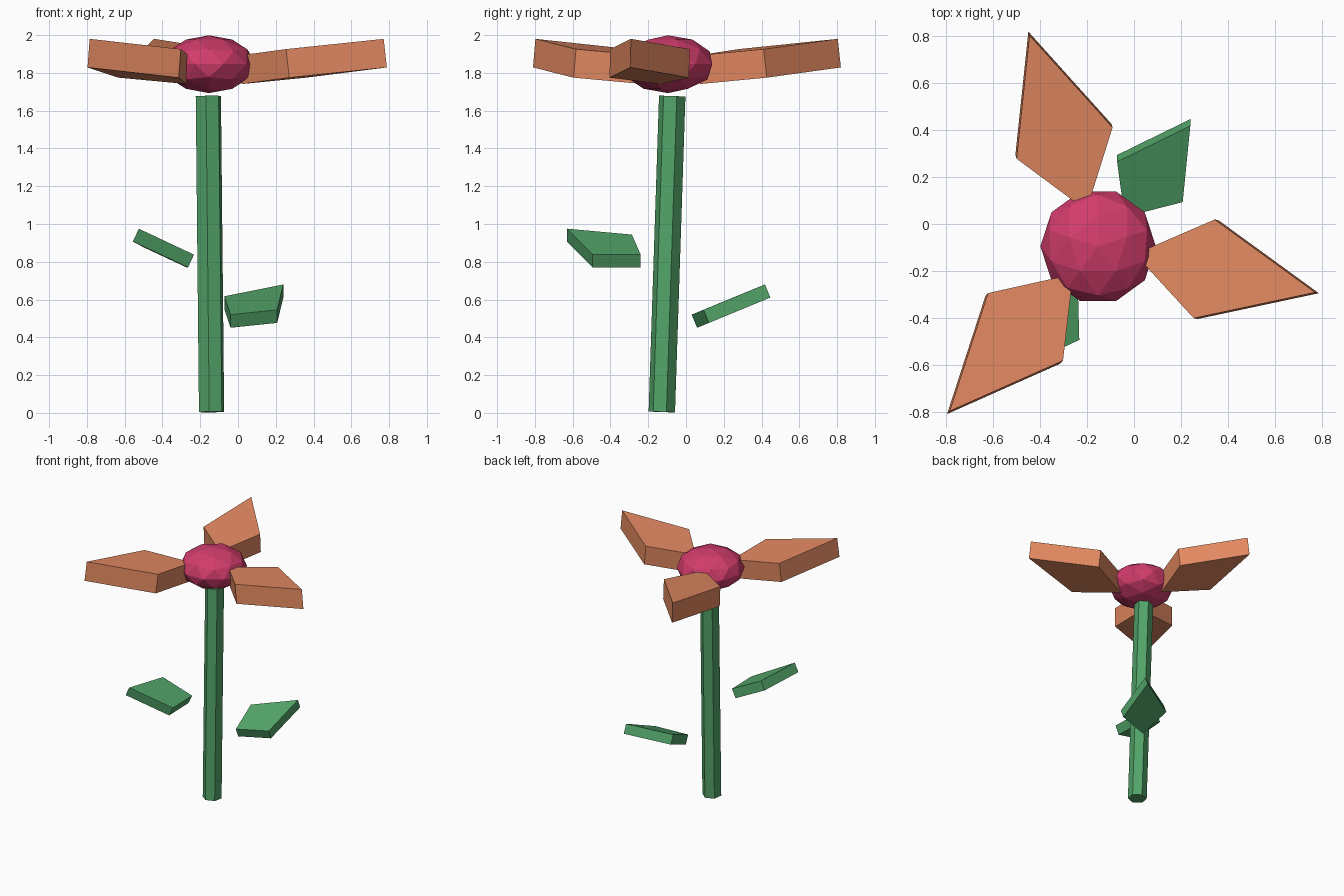
import bpy
import bmesh
from math import cos, sin, radians
from mathutils import Vector, Matrix

cube = bpy.data.objects.get("Cube")
if cube:
    bpy.data.objects.remove(cube, do_unlink=True)


def make_material(name, rgb):
    mat = bpy.data.materials.new(name)
    mat.use_nodes = True
    mat.diffuse_color = (*rgb, 1)
    mat.node_tree.nodes["Principled BSDF"].inputs["Base Color"].default_value = (*rgb, 1)
    return mat


orange = make_material("petal orange", (0.76, 0.25, 0.12))
green = make_material("leaf green", (0.085, 0.37, 0.14))
crimson = make_material("crimson", (0.64, 0.045, 0.15))


def add_object(name, bm, mat):
    bmesh.ops.recalc_face_normals(bm, faces=bm.faces)
    mesh = bpy.data.meshes.new(name)
    bm.to_mesh(mesh)
    bm.free()
    mesh.materials.append(mat)
    obj = bpy.data.objects.new(name, mesh)
    bpy.context.collection.objects.link(obj)
    return obj


def kite_slab(name, root, tip, across, half_width, thickness, mat):
    """Kite plate from root to tip; root and tip lie on its top face."""
    root, tip = Vector(root), Vector(tip)
    axis = tip - root
    side = Vector(across)
    side = (side - side.project(axis)).normalized()
    normal = axis.cross(side).normalized()
    belly = root + axis * 0.385
    top = [root, belly - side * half_width, tip, belly + side * half_width]
    bm = bmesh.new()
    face = bm.faces.new([bm.verts.new(p) for p in top])
    grown = bmesh.ops.extrude_face_region(bm, geom=[face], use_keep_orig=True)
    lower = [v for v in grown["geom"] if isinstance(v, bmesh.types.BMVert)]
    bmesh.ops.translate(bm, verts=lower, vec=-normal * thickness)
    return add_object(name, bm, mat)


# Flower centre: flattened faceted ball
centre = Vector((-0.153, -0.095, 1.846))
bm = bmesh.new()
bmesh.ops.create_icosphere(
    bm, subdivisions=2, radius=1,
    matrix=Matrix.Translation(centre)
    @ Matrix.Diagonal((0.246, 0.246, 0.153, 1))
    @ Matrix.Rotation(radians(18), 4, "Z"))
add_object("flower_centre", bm, crimson)

# Three petals around the centre, tips raised
for i in range(3):
    a = radians(-12 + 120 * i)
    out = Vector((cos(a), sin(a), 0))
    across = Vector((-sin(a), cos(a), 0))
    hub = Vector((centre.x, centre.y, 0))
    kite_slab(f"petal_{i + 1}",
              hub + out * 0.16 + Vector((0, 0, 1.892)),
              hub + out * 0.945 + Vector((0, 0, 1.98)),
              across, 0.215, 0.152, orange)

# Slightly leaning six-sided stem
foot, head = Vector((-0.14, -0.128, 0.005)), Vector((-0.157, -0.073, 1.677))
lean = head - foot
bm = bmesh.new()
bmesh.ops.create_cone(
    bm, cap_ends=True, segments=6, radius1=0.071, radius2=0.071, depth=lean.length,
    matrix=Matrix.Translation((foot + head) / 2)
    @ Vector((0, 0, 1)).rotation_difference(lean).to_matrix().to_4x4()
    @ Matrix.Rotation(radians(-10), 4, "Z"))
add_object("stem", bm, green)

# Two floating leaves, each pitched up and away from the stem
kite_slab("left_leaf", (-0.04, 0.03, 0.52), (0.24, 0.418, 0.68),
          (-0.275, 0.18, 0.075), 0.168, 0.075, green)
kite_slab("right_leaf", (-0.24, -0.24, 0.838), (-0.525, -0.63, 0.975),
          (0.22, -0.22, -0.1), 0.165, 0.075, green)
